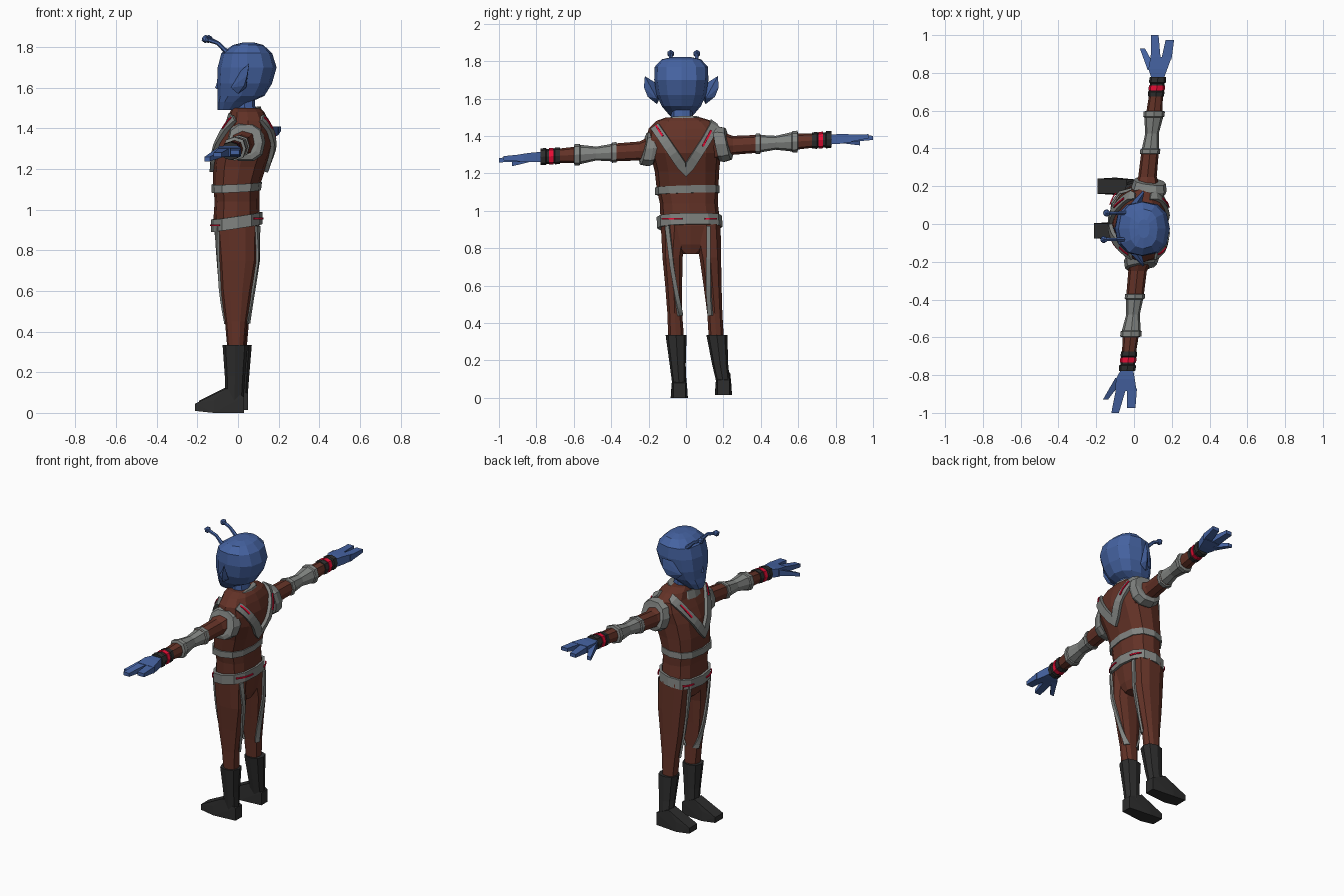
import bpy, bmesh, math
from mathutils import Vector as V


def mat(name, r, g, b):
    m = bpy.data.materials.new(name)
    m.diffuse_color = (r, g, b, 1)
    return m


SKIN = mat("blue_skin", 0.06, 0.125, 0.36)
SUIT = mat("brown_suit", 0.125, 0.032, 0.02)
GREY = mat("grey_trim", 0.22, 0.23, 0.22)
BLACK = mat("black_rubber", 0.026, 0.026, 0.026)
RED = mat("red_stripe", 0.8, 0.004, 0.035)


def finish(name, bm, m):
    bmesh.ops.recalc_face_normals(bm, faces=bm.faces)
    me = bpy.data.meshes.new(name)
    bm.to_mesh(me)
    bm.free()
    me.materials.append(m)
    ob = bpy.data.objects.new(name, me)
    bpy.context.collection.objects.link(ob)
    return ob


def spow(t, p):
    return math.copysign(abs(t) ** p, t)


def loft(name, rings, m, n=12, p=0.8):
    """Skin rings given as (centre, u radius vector, v radius vector)."""
    bm = bmesh.new()
    loops = []
    for c, u, v in rings:
        angs = [2 * math.pi * i / n for i in range(n)]
        loops.append([bm.verts.new(V(c) + V(u) * spow(math.cos(a), p)
                                   + V(v) * spow(math.sin(a), p)) for a in angs])
    for a, b in zip(loops, loops[1:]):
        for i in range(n):
            j = (i + 1) % n
            bm.faces.new((a[i], a[j], b[j], b[i]))
    bm.faces.new(loops[0])
    bm.faces.new(loops[-1])
    return finish(name, bm, m)


def upright(name, rings, m, n=12, p=0.8, tilt=0.0, roll=0.0):
    """Rings as (z, cx, cy, rx, ry); tilt lifts +x, roll lifts +y."""
    return loft(name, [((x, y, z), (rx, 0, tilt * rx), (0, ry, roll * ry))
                       for z, x, y, rx, ry in rings], m, n, p)


def hull(name, pts, m):
    bm = bmesh.new()
    for q in pts:
        bm.verts.new(q)
    r = bmesh.ops.convex_hull(bm, input=bm.verts)
    bmesh.ops.delete(bm, geom=r["geom_interior"], context='VERTS')
    bmesh.ops.dissolve_limit(bm, angle_limit=0.02, verts=bm.verts, edges=bm.edges)
    return finish(name, bm, m)


def on_surface(rings, y, z, side, off, p=0.8):
    """Point on a lofted body at (y, z), on the front (-1) or back (+1)."""
    rs = sorted(rings)
    z = max(rs[0][0], min(rs[-1][0], z))
    for a, b in zip(rs, rs[1:]):
        if z <= b[0]:
            t = (z - a[0]) / (b[0] - a[0])
            _, cx, cy, rx, ry = [i + (j - i) * t for i, j in zip(a, b)]
            break
    k = max(-0.97, min(0.97, (y - cy) / ry))
    s = abs(k) ** (1 / p)
    return V((cx + side * (rx * math.sqrt(1 - s * s) ** p + off), cy + k * ry, z))


def ribbon(name, rings, path, side, width, off, m, thick=0.02):
    """Flat trim following a (y, z) path over a body."""
    bm = bmesh.new()
    pts = []
    for a, b in zip(path, path[1:]):
        pts += [V(a).lerp(V(b), i / 5) for i in range(5)]
    pts.append(V(path[-1]))
    rows = []
    for i, q in enumerate(pts):
        d = (pts[min(i + 1, len(pts) - 1)] - pts[max(i - 1, 0)]).normalized()
        w = V((-d.y, d.x)) * width / 2
        rows.append([bm.verts.new(on_surface(rings, *(q + e), side, off)) for e in (w, -w)])
    for a, b in zip(rows, rows[1:]):
        bm.faces.new((a[0], a[1], b[1], b[0]))
    ob = finish(name, bm, m)
    sol = ob.modifiers.new("thickness", 'SOLIDIFY')
    sol.thickness = thick
    sol.offset = 0


# Torso and its trim
torso = [(0.77, 0.02, 0.025, 0.05, 0.04), (0.82, 0.0, 0.025, 0.09, 0.12),
         (0.92, -0.008, 0.025, 0.115, 0.16), (1.04, -0.005, 0.015, 0.11, 0.155),
         (1.12, -0.007, 0.008, 0.115, 0.165), (1.21, 0.008, 0.005, 0.13, 0.172),
         (1.31, 0.033, -0.003, 0.142, 0.19), (1.38, 0.045, -0.005, 0.125, 0.205),
         (1.44, 0.05, -0.005, 0.1, 0.195), (1.48, 0.045, -0.01, 0.085, 0.15),
         (1.5, 0.04, -0.015, 0.07, 0.09)]
upright("torso", torso, SUIT)
upright("belt", [(0.91, -0.006, 0.02, 0.127, 0.175), (0.97, -0.006, 0.018, 0.127, 0.175)],
        GREY, tilt=0.15, roll=0.02)
upright("waist_band", [(1.09, -0.009, 0.007, 0.122, 0.172), (1.13, -0.006, 0.006, 0.124, 0.172)],
        GREY, tilt=0.05, roll=0.03)
upright("collar", [(1.445, 0.03, -0.015, 0.092, 0.108), (1.49, 0.032, -0.017, 0.08, 0.095)],
        GREY, tilt=0.22, roll=0.05)
upright("neck", [(1.45, 0.035, -0.02, 0.055, 0.06), (1.57, 0.03, -0.023, 0.05, 0.055)], SKIN, n=8)

for side, label in ((1, "back"), (-1, "front")):
    ribbon(label + "_chevron", torso, [(-0.165, 1.45), (-0.11, 1.37), (0.0, 1.21), (0.11, 1.38),
                                       (0.16, 1.47)], side, 0.05, 0.008, GREY)
    for y0, z0, y1, z1 in ((-0.16, 1.455, -0.125, 1.40), (0.09, 1.345, 0.135, 1.43)):
        ribbon(label + "_chest_light", torso, [(y0, z0), (y1, z1)], side, 0.01, 0.021, RED, 0.006)
    for y0, y1 in ((-0.13, -0.02), (0.1, 0.165)):
        z = 0.94 + side * 0.017
        ribbon(label + "_belt_light", [(0.8, -0.006, 0.02, 0.129, 0.177), (1.0, -0.006, 0.02, 0.129, 0.177)],
               [(y0, z), (y1, z)], side, 0.009, 0.0, RED, 0.006)

# Legs, piping and boots
legs = {"left": [(0.93, -0.005, -0.06, 0.105, 0.078), (0.75, 0.0, -0.072, 0.095, 0.056),
                 (0.6, -0.008, -0.066, 0.076, 0.047), (0.45, -0.01, -0.06, 0.054, 0.041),
                 (0.32, -0.01, -0.053, 0.043, 0.044)],
        "right": [(0.93, -0.005, 0.108, 0.105, 0.08), (0.75, 0.003, 0.13, 0.095, 0.06),
                  (0.6, 0.0, 0.142, 0.076, 0.05), (0.45, 0.0, 0.154, 0.054, 0.042),
                  (0.32, 0.0, 0.162, 0.043, 0.042)]}
piping = {"left": [(-0.1, 0.92), (-0.075, 0.7), (-0.05, 0.55), (-0.03, 0.44)],
          "right": [(0.12, 0.92), (0.12, 0.7), (0.122, 0.55), (0.13, 0.44)]}
feet = {"left": (0.0, -0.053, -0.036, 0.0), "right": (0.02, 0.165, 0.2, 0.015)}
for k, rings in legs.items():
    upright(k + "_leg", rings, SUIT, n=10)
    for side in (1, -1):
        ribbon(k + "_leg_piping", rings, piping[k], side, 0.022, 0.004, GREY, 0.012)
    x, y, fy, z = feet[k]
    upright(k + "_boot", [(z + 0.06, x - 0.018, fy, 0.045, 0.036), (0.18, x - 0.015, (y + fy) / 2, 0.05, 0.043),
                          (0.335, x - 0.014, y, 0.062, 0.056)], BLACK, n=8)
    hull(k + "_foot", [(x + dx, fy + s * w, z + h) for s in (1, -1) for dx, w, h in
                       ((0.03, 0.032, 0), (0.03, 0.032, 0.08), (-0.06, 0.036, 0.12), (-0.12, 0.042, 0.06),
                        (-0.212, 0.04, 0.045), (-0.212, 0.04, 0.01), (-0.12, 0.046, 0))], BLACK)


# Arms, cuffs and hands
def arm_pt(s, d, dx=0.0, dz=0.0):
    y = s * d
    return V((0.045 + 0.105 * y + dx, y, 1.335 + 0.06 * y + dz))


def arm_part(name, s, prof, m, n=8):
    loft(name, [(arm_pt(s, d), (r, 0, 0), (0, 0, r * 1.03)) for d, r in prof], m, n)


def digit(name, s, base, tip, droop):
    (d0, a0, b0), (d1, a1, b1) = base, tip
    hull(name, [arm_pt(s, d, dx, dz + h) for d, a, b, t, h in
                ((d0, a0, b0, 0.02, 0), (d1, a1, b1, 0.011, droop))
                for dx in (a, b) for dz in (t, -t)], SKIN)


for s, k in ((-1, "left"), (1, "right")):
    arm_part(k + "_upper_arm", s, [(0.14, 0.075), (0.2, 0.07), (0.25, 0.049), (0.4, 0.046)], SUIT)
    loft(k + "_shoulder_band", [(arm_pt(s, d, 0.015, 0.01), (r, -s * 0.01, 0), (0, -s * 0.018, r * 1.05))
                                for d, r in ((0.165, 0.088), (0.185, 0.094), (0.225, 0.084), (0.23, 0.062))], GREY, 10)
    arm_part(k + "_elbow_sleeve", s, [(0.37, 0.045), (0.372, 0.053), (0.395, 0.053), (0.4, 0.045),
                                      (0.48, 0.036), (0.565, 0.05), (0.57, 0.056), (0.595, 0.056), (0.6, 0.04)], GREY)
    arm_part(k + "_forearm", s, [(0.56, 0.044), (0.7, 0.036)], SUIT)
    arm_part(k + "_cuff", s, [(0.675, 0.042), (0.7, 0.044), (0.705, 0.039), (0.745, 0.039),
                              (0.75, 0.045), (0.778, 0.043)], BLACK)
    arm_part(k + "_cuff_stripe", s, [(0.708, 0.043), (0.732, 0.043)], RED)
    hull(k + "_palm", [arm_pt(s, d, dx, dz) for d, a, b, t in
                       ((0.765, -0.03, 0.03, 0.026), (0.82, -0.055, 0.045, 0.026), (0.885, -0.05, 0.062, 0.021))
                       for dx in (a, b) for dz in (t, -t)], SKIN)
    digit(k + "_thumb", s, (0.815, -0.058, -0.01), (0.93, -0.112, -0.085), -0.03)
    digit(k + "_middle_finger", s, (0.87, -0.048, 0.005), (1.0, -0.06, -0.02), -0.005)
    digit(k + "_broad_finger", s, (0.87, 0.008, 0.062), (0.975, 0.02, 0.065), 0.005)

# Head, nose, ears and antennae
CY = -0.025
upright("head", [(1.49, -0.045, CY, 0.055, 0.045), (1.53, -0.02, CY, 0.082, 0.08),
                 (1.56, 0.015, CY, 0.115, 0.105), (1.62, 0.032, CY, 0.135, 0.132),
                 (1.7, 0.045, CY, 0.145, 0.145), (1.77, 0.043, CY, 0.125, 0.142),
                 (1.81, 0.05, CY, 0.075, 0.105), (1.822, 0.052, CY, 0.03, 0.05)], SKIN, p=0.85)
hull("nose", [(-0.09, CY, 1.67), (-0.112, CY, 1.6), (-0.09, CY - 0.022, 1.59),
              (-0.09, CY + 0.022, 1.59), (-0.085, CY, 1.58)], SKIN)
for s, k in ((-1, "left"), (1, "right")):
    hull(k + "_ear", [(x, CY + s * d, z) for x, d, z in
                      ((-0.035, 0.115, 1.6), (0.01, 0.13, 1.68), (0.055, 0.195, 1.72), (0.045, 0.2, 1.66),
                       (0.03, 0.18, 1.61), (0.0, 0.13, 1.57), (0.04, 0.13, 1.6))], SKIN)
    y, x = (-0.082, -0.16) if s < 0 else (0.058, -0.145)
    loft(k + "_antenna", [((a, y, z), (r * 0.5, 0, r * 0.87), (0, r, 0)) for a, z, r in
                          ((-0.03, 1.755, 0.016), (-0.065, 1.785, 0.012), (-0.1, 1.82, 0.01), (x, 1.84, 0.011))],
         SKIN, 6, 1)
    bm = bmesh.new()
    bmesh.ops.create_icosphere(bm, subdivisions=1, radius=0.021)
    bmesh.ops.translate(bm, vec=(x, y, 1.84), verts=bm.verts)
    finish(k + "_antenna_tip", bm, SKIN)
